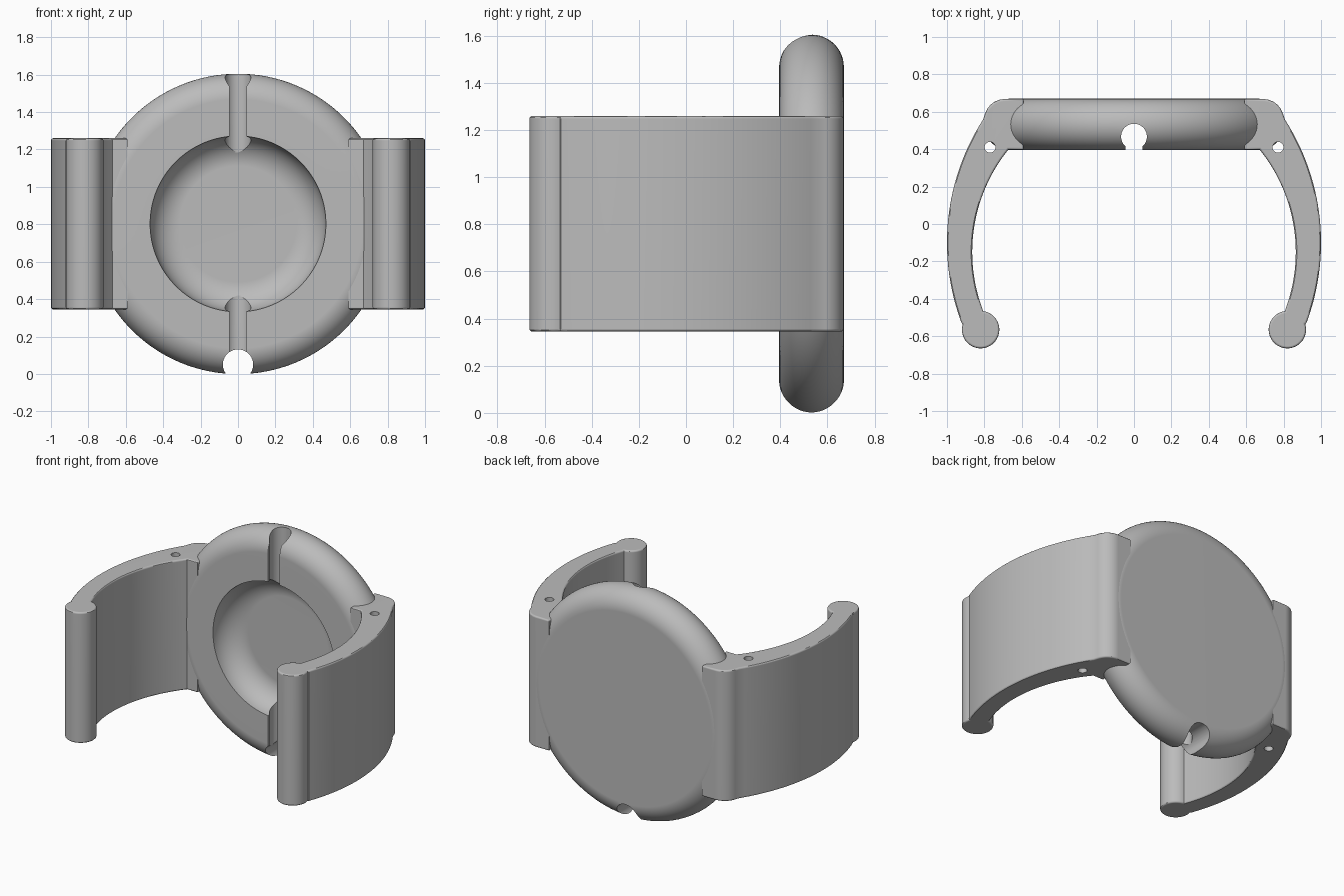
import bpy, bmesh
from math import sin, cos, pi, radians, sqrt
from mathutils import Matrix

if "Cube" in bpy.data.objects:
    bpy.data.objects.remove(bpy.data.objects["Cube"])

grey = bpy.data.materials.new("plain grey")
grey.use_nodes = True
colour = (0.5, 0.5, 0.5, 1)
grey.diffuse_color = colour
grey.node_tree.nodes["Principled BSDF"].inputs["Base Color"].default_value = colour

CENTRE_Z = 0.802
FRONT, BACK = 0.395, 0.67
LOW, HIGH = 0.345, 1.26


def make_object(name, bm):
    bmesh.ops.recalc_face_normals(bm, faces=bm.faces)
    mesh = bpy.data.meshes.new(name)
    bm.to_mesh(mesh)
    bm.free()
    mesh.materials.append(grey)
    obj = bpy.data.objects.new(name, mesh)
    bpy.context.collection.objects.link(obj)
    return obj


def arc(cx, cy, r, start, end, steps):
    angles = [radians(start + (end - start) * i / steps) for i in range(steps + 1)]
    return [(cx + r * cos(a), cy + r * sin(a)) for a in angles]


def bow(peak_x, peak_y, r, y0, y1, steps):
    """Shallow arc bulging outward, sampled along y."""
    ys = [y0 + (y1 - y0) * i / steps for i in range(steps + 1)]
    return [(peak_x - r + sqrt(r * r - (y - peak_y) ** 2), y) for y in ys]


def extrude_outline(name, points, low, high, bevel=0):
    bm = bmesh.new()
    face = bm.faces.new([bm.verts.new((x, y, low)) for x, y in points])
    top = bmesh.ops.extrude_face_region(bm, geom=[face])["geom"]
    bmesh.ops.translate(bm, vec=(0, 0, high - low),
                        verts=[v for v in top if isinstance(v, bmesh.types.BMVert)])
    if bevel:
        rims = [e for e in bm.edges if abs(e.verts[0].co.z - e.verts[1].co.z) < 1e-5]
        bmesh.ops.bevel(bm, geom=rims, offset=bevel, segments=3, profile=0.5,
                        affect='EDGES')
    return make_object(name, bm)


def lathe(name, profile):
    """Turn (radius, y) points around the disc's front-to-back axis."""
    bm = bmesh.new()
    verts = [bm.verts.new((r, y, 0)) for r, y in profile]
    edges = [bm.edges.new(pair) for pair in zip(verts, verts[1:])]
    bmesh.ops.spin(bm, geom=verts + edges, axis=(0, 1, 0), cent=(0, 0, 0),
                   angle=2 * pi, steps=128)
    bmesh.ops.remove_doubles(bm, verts=bm.verts, dist=1e-5)
    bmesh.ops.translate(bm, vec=(0, 0, CENTRE_Z), verts=bm.verts)
    return make_object(name, bm)


def cut(target, cutter):
    mod = target.modifiers.new("cut", 'BOOLEAN')
    mod.operation, mod.solver, mod.object = 'DIFFERENCE', 'EXACT', cutter
    bpy.context.view_layer.objects.active = target
    bpy.ops.object.modifier_apply(modifier=mod.name)
    bpy.data.objects.remove(cutter)


def finish(obj):
    bpy.ops.object.select_all(action='DESELECT')
    obj.select_set(True)
    bpy.context.view_layer.objects.active = obj
    bpy.ops.object.shade_smooth_by_angle(angle=radians(30))
    obj.modifiers.new("flat face normals", 'WEIGHTED_NORMAL').keep_sharp = True


# Round disc with a full-round rim and a bowl-shaped front recess
mid, half = (FRONT + BACK) / 2, (BACK - FRONT) / 2
rim = arc(0.803 - half, mid, half, 90, -90, 24)
bowl = arc(0.31, FRONT, 0.16, 0, 90, 14)
disc = lathe("disc", [(0, BACK)] + rim + bowl + [(0, FRONT + 0.16)])

# Keyhole-shaped cable channel, open to the front
channel = arc(0, 0.467, 0.069, -49, 229, 40) + [(-0.045, 0.3), (0.045, 0.3)]
cut(disc, extrude_outline("channel_cutter", channel, -0.2, 1.8))

# Round hole from front to back at the bottom of the rim
hole = extrude_outline("hole_cutter", arc(0, 0, 0.081, 0, 352.5, 47), -1, 1)
hole.data.transform(Matrix.Translation((0, 0.5, 0.05)) @ Matrix.Rotation(pi / 2, 4, 'X'))
cut(disc, hole)
finish(disc)

# Curved side arms with a cylindrical grip at each tip
outline = (arc(0.69, 0.557, 0.111, 90, 18, 12)
           + bow(1.0, -0.1, 1.22, 0.56, -0.53, 36)
           + arc(0.82, -0.565, 0.1, 18, -262, 40)
           + bow(0.865, -0.15, 0.873, -0.455, 0.398, 30)
           + [(0.59, 0.398), (0.59, 0.668)])
for side, name in ((1, "left_arm"), (-1, "right_arm")):
    arm = extrude_outline(name, [(side * x, y) for x, y in outline], LOW, HIGH, 0.012)
    pin = arc(side * 0.77, 0.41, 0.029, 0, 345, 23)
    cut(arm, extrude_outline("pin_cutter", pin, 0, 1.6))
    finish(arm)
